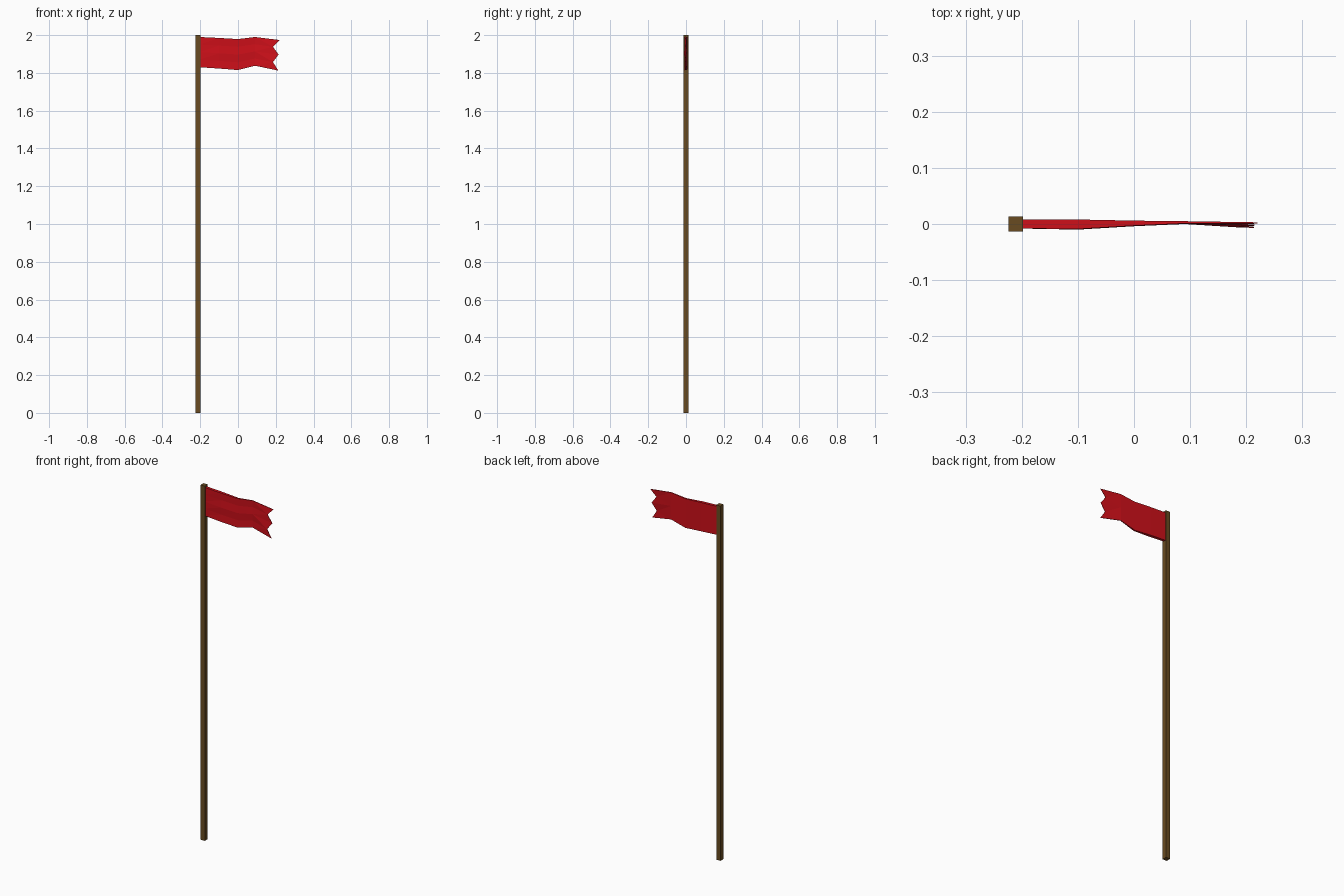
import bpy, bmesh

if "Cube" in bpy.data.objects:
    bpy.data.objects.remove(bpy.data.objects["Cube"])


def material(name, color):
    m = bpy.data.materials.new(name)
    m.diffuse_color = (*color, 1)
    m.use_nodes = True
    m.node_tree.nodes["Principled BSDF"].inputs["Base Color"].default_value = m.diffuse_color
    return m


def add_object(name, bm, mat):
    bmesh.ops.recalc_face_normals(bm, faces=bm.faces)
    mesh = bpy.data.meshes.new(name)
    bm.to_mesh(mesh)
    bm.free()
    mesh.materials.append(mat)
    obj = bpy.data.objects.new(name, mesh)
    bpy.context.collection.objects.link(obj)
    return obj


# Square wooden pole
bm = bmesh.new()
bmesh.ops.create_cube(bm, size=1)
for v in bm.verts:
    v.co.x = v.co.x * 0.026 - 0.211
    v.co.y *= 0.026
    v.co.z = v.co.z * 2 + 1
add_object("pole", bm, material("wood", (0.14, 0.07, 0.015)))

# Flag columns: x, bottom z, top z, front y, back y
columns = [
    (-0.205, 1.830, 1.990, -0.008, 0.008),
    (-0.100, 1.823, 1.985, -0.009, 0.008),
    (0.000, 1.815, 1.979, -0.003, 0.006),
    (0.090, 1.838, 1.990, 0.001, 0.005),
    (0.185, 1.820, 1.977, -0.006, 0.000),
]
# Forked trailing edge: x, z, y, from bottom to top
tail = [(0.214, 1.812, -0.006), (0.185, 1.857, -0.005), (0.215, 1.897, -0.002),
        (0.185, 1.938, -0.001), (0.220, 1.974, 0.002)]
ridge = [0, 0.0015, -0.001, 0.0015, 0]  # slight horizontal folds in the cloth
rows = len(tail)

# Closed tapering cloth, with both sides meeting at the trailing edge
bm = bmesh.new()
front, back = [], []
for i, (x, z0, z1, y0, y1) in enumerate(columns[:-1]):
    zs = [z0 + (z1 - z0) * r / (rows - 1) for r in range(rows)]
    front.append([bm.verts.new((x, y0 + ridge[r] * (i > 0), z)) for r, z in enumerate(zs)])
    back.append([bm.verts.new((x, y1, z)) for z in zs])
end = [bm.verts.new((x, y - 0.001, z)) for x, z, y in tail]
front.append(end)
back.append([bm.verts.new((x, y + 0.001, z)) for x, z, y in tail])

for side in (front, back):
    for a, b in zip(side, side[1:]):
        for r in range(rows - 1):
            bm.faces.new((a[r], b[r], b[r + 1], a[r + 1]))
for i in range(len(front) - 1):
    for r in (0, rows - 1):
        bm.faces.new((front[i][r], front[i + 1][r], back[i + 1][r], back[i][r]))
for i in (0, len(front) - 1):
    for r in range(rows - 1):
        bm.faces.new((front[i][r], front[i][r + 1], back[i][r + 1], back[i][r]))
bmesh.ops.triangulate(bm, faces=bm.faces)
add_object("flag", bm, material("red_cloth", (0.62, 0.005, 0.01)))
